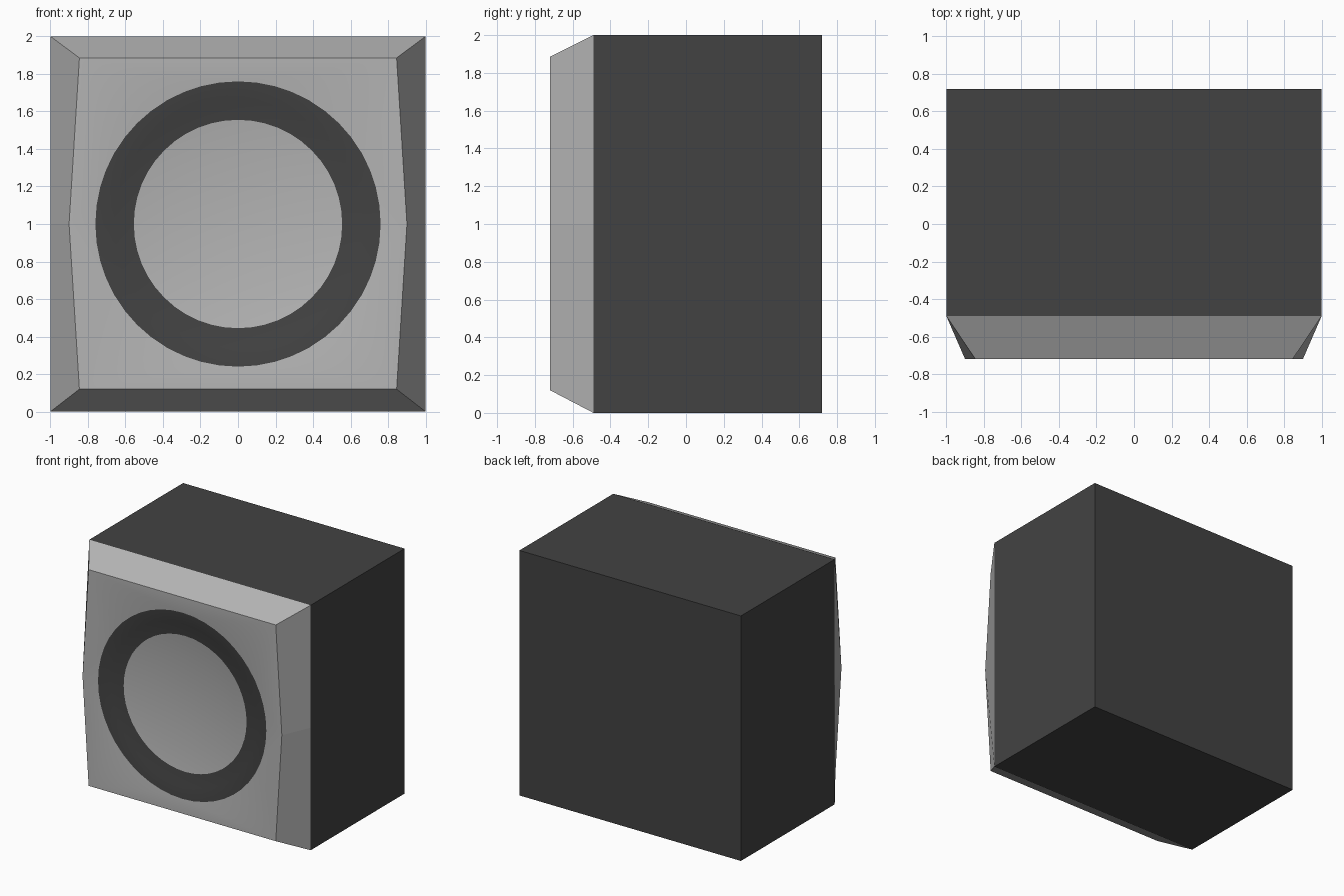
import bpy, bmesh, math

if "Cube" in bpy.data.objects:
    bpy.data.objects.remove(bpy.data.objects["Cube"])

def material(name, v):
    m = bpy.data.materials.new(name)
    m.diffuse_color = (v, v, v, 1)
    m.use_nodes = True
    m.node_tree.nodes["Principled BSDF"].inputs["Base Color"].default_value = m.diffuse_color
    return m

LIGHT = material("light grey", 0.46)
DARK = material("charcoal", 0.055)

def finish(name, bm, mats, flip=True):
    if flip:
        bmesh.ops.recalc_face_normals(bm, faces=bm.faces)
    me = bpy.data.meshes.new(name)
    bm.to_mesh(me)
    bm.free()
    for m in mats:
        me.materials.append(m)
    ob = bpy.data.objects.new(name, me)
    bpy.context.collection.objects.link(ob)
    return ob

FRONT, SEAM, BACK = -0.72, -0.49, 0.72

# cabinet box, open towards the front panel
bm = bmesh.new()
bmesh.ops.create_cube(bm, size=1)
for v in bm.verts:
    v.co = (v.co.x * 2, BACK if v.co.y > 0 else SEAM, v.co.z * 2 + 1)
bmesh.ops.recalc_face_normals(bm, faces=bm.faces)
bmesh.ops.delete(bm, geom=[f for f in bm.faces if f.normal.y < -0.9], context='FACES_ONLY')
finish("cabinet", bm, [DARK], flip=False)

# sloping bezel between the cabinet and the six-sided front
outer = [(-1, 0), (1, 0), (1, 1), (1, 2), (-1, 2), (-1, 1)]
inner = [(-.845, .12), (.845, .12), (.9, 1), (.845, 1.885), (-.845, 1.885), (-.9, 1)]
bm = bmesh.new()
o = [bm.verts.new((x, SEAM, z)) for x, z in outer]
i = [bm.verts.new((x, FRONT, z)) for x, z in inner]
for k in range(6):
    n = (k + 1) % 6
    bm.faces.new((o[k], o[n], i[n], i[k]))
finish("bezel", bm, [LIGHT], flip=False)

# front baffle with a shallow speaker dish: surround ring and cone
N = 48
profile = [(0.76, 0), (0.66, 0.021), (0.555, 0.038), (0.37, 0.058), (0.18, 0.07)]
bm = bmesh.new()
hexa = [bm.verts.new((x, FRONT, z)) for x, z in inner]
rings = [[bm.verts.new((r * math.cos(2 * math.pi * k / N), FRONT + d,
                        1 + r * math.sin(2 * math.pi * k / N))) for k in range(N)]
         for r, d in profile]
edges = [bm.edges.new((loop[k], loop[(k + 1) % len(loop)]))
         for loop in (hexa, rings[0]) for k in range(len(loop))]
bmesh.ops.triangle_fill(bm, edges=edges, use_beauty=True)
centre = bm.verts.new((0, FRONT + 0.074, 1))
for j, (a, b) in enumerate(zip(rings, rings[1:])):
    for k in range(N):
        n = (k + 1) % N
        f = bm.faces.new((a[k], a[n], b[n], b[k]))
        f.material_index = 1 if j < 2 else 0
for k in range(N):
    bm.faces.new((rings[-1][k], rings[-1][(k + 1) % N], centre))
for f in bm.faces:
    f.normal_update()
    if f.normal.y > 0:
        f.normal_flip()
baffle = finish("speaker_baffle", bm, [LIGHT, DARK], flip=False)
bpy.context.view_layer.objects.active = baffle
baffle.select_set(True)
bpy.ops.object.shade_smooth_by_angle(angle=math.radians(30))
